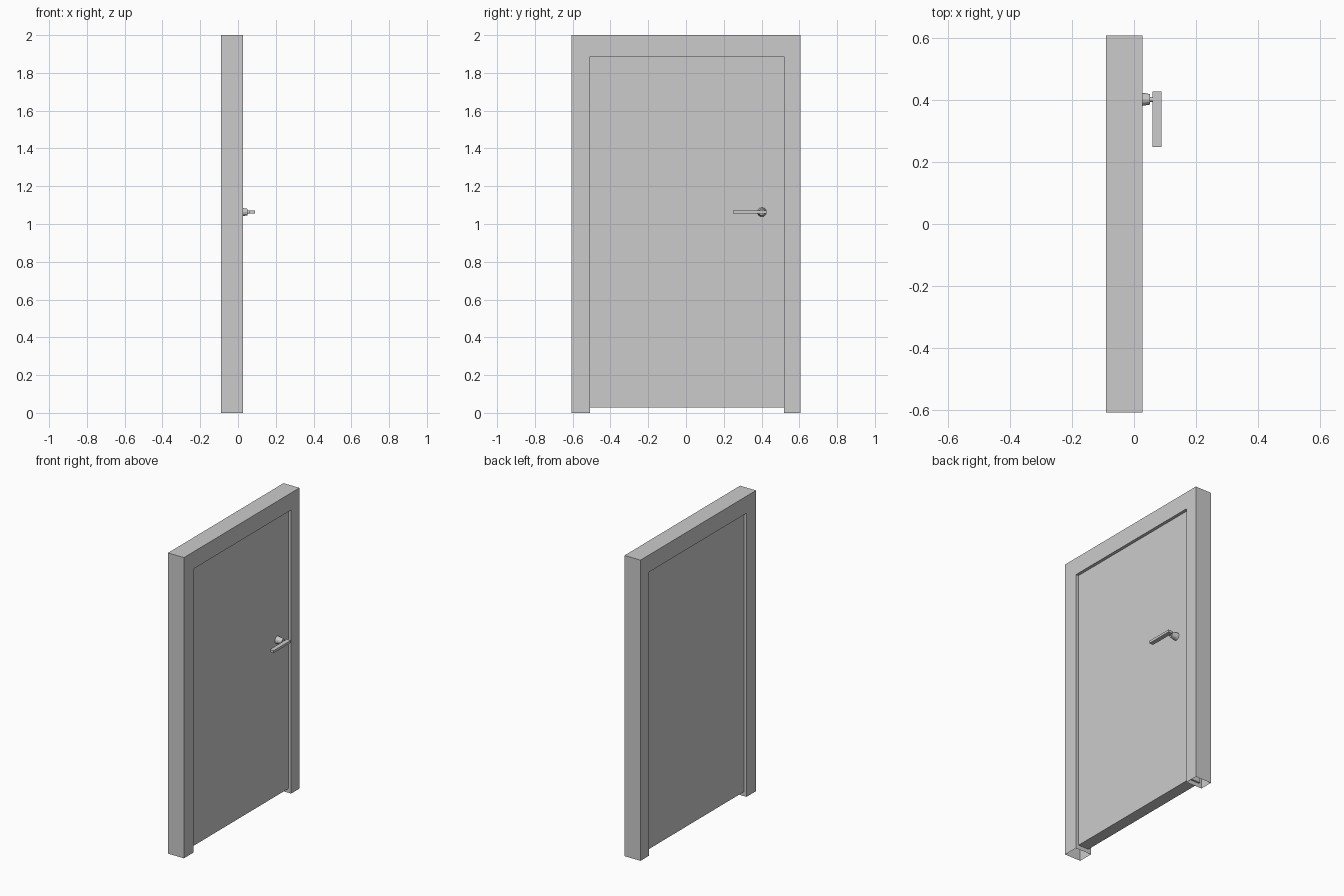
import bpy, bmesh
from mathutils import Matrix, Vector

if "Cube" in bpy.data.objects:
    bpy.data.objects.remove(bpy.data.objects["Cube"])


def finish(name, bm):
    bmesh.ops.recalc_face_normals(bm, faces=bm.faces)
    mesh = bpy.data.meshes.new(name)
    bm.to_mesh(mesh)
    bm.free()
    ob = bpy.data.objects.new(name, mesh)
    bpy.context.collection.objects.link(ob)
    return ob


def box(name, lo, hi):
    lo, hi = Vector(lo), Vector(hi)
    bm = bmesh.new()
    bmesh.ops.create_cube(bm, size=1, matrix=Matrix.Translation((lo + hi) / 2)
                          @ Matrix.Diagonal((*(hi - lo), 1)))
    return finish(name, bm)


def cone_x(name, x0, x1, r0, r1, y, z, sides):
    bm = bmesh.new()
    bmesh.ops.create_cone(bm, cap_ends=True, segments=sides, radius1=r0, radius2=r1,
                          depth=x1 - x0,
                          matrix=Matrix.Translation(((x0 + x1) / 2, y, z))
                          @ Matrix.Rotation(1.5707963, 4, 'Y'))
    return finish(name, bm)


# Door frame: inverted U profile extruded along x, legs open underneath
BACK, FRONT = -0.09, 0.027
profile = [(-0.607, 0), (-0.607, 2), (0.607, 2), (0.607, 0),
           (0.52, 0), (0.52, 1.886), (-0.507, 1.886), (-0.507, 0)]
bm = bmesh.new()
face = bm.faces.new([bm.verts.new((BACK, y, z)) for y, z in profile])
new = bmesh.ops.extrude_face_region(bm, geom=[face], use_keep_orig=True)["geom"]
bmesh.ops.translate(bm, vec=(FRONT - BACK, 0, 0),
                    verts=[v for v in new if isinstance(v, bmesh.types.BMVert)])
soles = [f for f in bm.faces if all(v.co.z < 1e-4 for v in f.verts)]
bmesh.ops.delete(bm, geom=soles, context='FACES')
finish("door_frame", bm)

# Door panel, recessed on both sides
box("door_panel", (-0.07, -0.507, 0.028), (0.007, 0.53, 1.887))

# Handle: tapered rosette, neck and flat lever
HY, HZ = 0.402, 1.063
cone_x("handle_rosette", 0.005, 0.051, 0.025, 0.017, HY, HZ, 12)
cone_x("handle_neck", 0.05, 0.065, 0.008, 0.008, HY, HZ, 12)
box("handle_lever", (0.06, 0.248, HZ - 0.008), (0.089, 0.427, HZ + 0.008))
